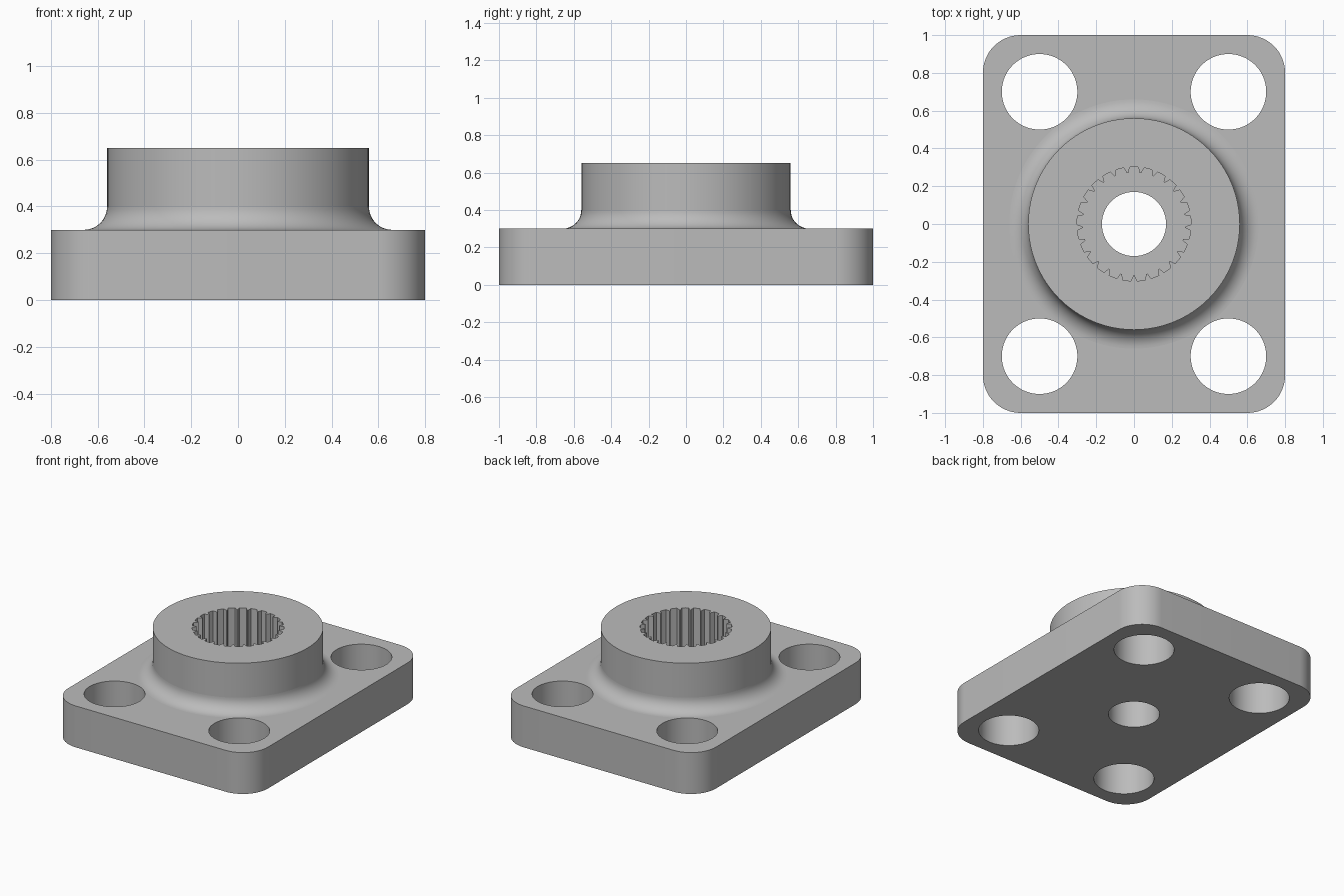
import bpy, bmesh
from math import sin, cos, pi, radians

cube = bpy.data.objects.get("Cube")
if cube:
    bpy.data.objects.remove(cube, do_unlink=True)

grey = bpy.data.materials.new("plain grey")
grey.use_nodes = True
colour = (0.5, 0.5, 0.5, 1)
grey.diffuse_color = colour
grey.node_tree.nodes["Principled BSDF"].inputs["Base Color"].default_value = colour

PLATE_TOP, HUB_TOP = 0.3, 0.65
HUB_R, FILLET = 0.56, 0.1
SEGMENTS = 96


def arc(cx, cy, r, start, end, steps):
    """Points along an arc, both ends included."""
    angles = [start + (end - start) * i / steps for i in range(steps + 1)]
    return [(cx + r * cos(a), cy + r * sin(a)) for a in angles]


def circle(cx, cy, r, steps=SEGMENTS):
    return arc(cx, cy, r, 0, 2 * pi, steps)[:-1]


def rounded_rectangle(hx, hy, r):
    points = []
    for i, (sx, sy) in enumerate([(1, 1), (-1, 1), (-1, -1), (1, -1)]):
        points += arc(sx * (hx - r), sy * (hy - r), r, i * pi / 2, (i + 1) * pi / 2, 16)
    return points


def spline_bore(teeth, outer, inner):
    """Toothed outline with wide grooves and narrow ridges."""
    points = []
    pitch = 2 * pi / teeth
    for i in range(teeth):
        middle = pi / 2 + i * pitch
        for offset, r in [(-0.45, inner), (-0.29, outer), (0, outer), (0.29, outer), (0.45, inner)]:
            a = middle + offset * pitch
            points.append((r * cos(a), r * sin(a)))
    return points


def finish(obj):
    """Weld, shade and colour a part."""
    bm = bmesh.new()
    bm.from_mesh(obj.data)
    bmesh.ops.remove_doubles(bm, verts=bm.verts, dist=0.0002)
    bmesh.ops.recalc_face_normals(bm, faces=bm.faces)
    bm.to_mesh(obj.data)
    bm.free()
    obj.data.materials.clear()
    obj.data.materials.append(grey)
    bpy.ops.object.select_all(action="DESELECT")
    obj.select_set(True)
    bpy.context.view_layer.objects.active = obj
    bpy.ops.object.shade_smooth_by_angle(angle=radians(25))


def extruded(name, outlines, bottom, top):
    """Solid slab: first outline is the edge, the others are holes."""
    curve = bpy.data.curves.new(name, "CURVE")
    curve.dimensions = "2D"
    curve.fill_mode = "BOTH"
    curve.extrude = (top - bottom) / 2
    for outline in outlines:
        line = curve.splines.new("POLY")
        line.points.add(len(outline) - 1)
        for point, (x, y) in zip(line.points, outline):
            point.co = (x, y, 0, 1)
        line.use_cyclic_u = True
    obj = bpy.data.objects.new(name, curve)
    obj.location.z = (top + bottom) / 2
    bpy.context.collection.objects.link(obj)
    bpy.ops.object.select_all(action="DESELECT")
    obj.select_set(True)
    bpy.context.view_layer.objects.active = obj
    bpy.ops.object.convert(target="MESH")
    finish(bpy.context.view_layer.objects.active)


# Base plate with four mounting holes and the central screw hole
bolt_holes = [circle(sx * 0.5, sy * 0.7, 0.2) for sx in (-1, 1) for sy in (-1, 1)]
extruded("base_plate", [rounded_rectangle(0.8, 1, 0.2), circle(0, 0, 0.17)] + bolt_holes,
         0, PLATE_TOP)

# Hub with toothed socket
extruded("hub", [circle(0, 0, HUB_R), spline_bore(25, 0.302, 0.272)], PLATE_TOP, HUB_TOP)

# Concave fillet where the hub meets the plate
profile = arc(HUB_R + FILLET, PLATE_TOP + FILLET, FILLET, pi, 1.5 * pi, 12)
bm = bmesh.new()
rings = [[bm.verts.new((x, y, z)) for x, y in circle(0, 0, r)] for r, z in profile]
for upper, lower in zip(rings, rings[1:]):
    for i in range(SEGMENTS):
        j = (i + 1) % SEGMENTS
        bm.faces.new((upper[i], lower[i], lower[j], upper[j]))
mesh = bpy.data.meshes.new("hub_fillet")
bm.to_mesh(mesh)
bm.free()
fillet = bpy.data.objects.new("hub_fillet", mesh)
bpy.context.collection.objects.link(fillet)
finish(fillet)
# Keep the open skirt facing outward
if fillet.data.polygons[0].normal.z < 0:
    fillet.data.flip_normals()
